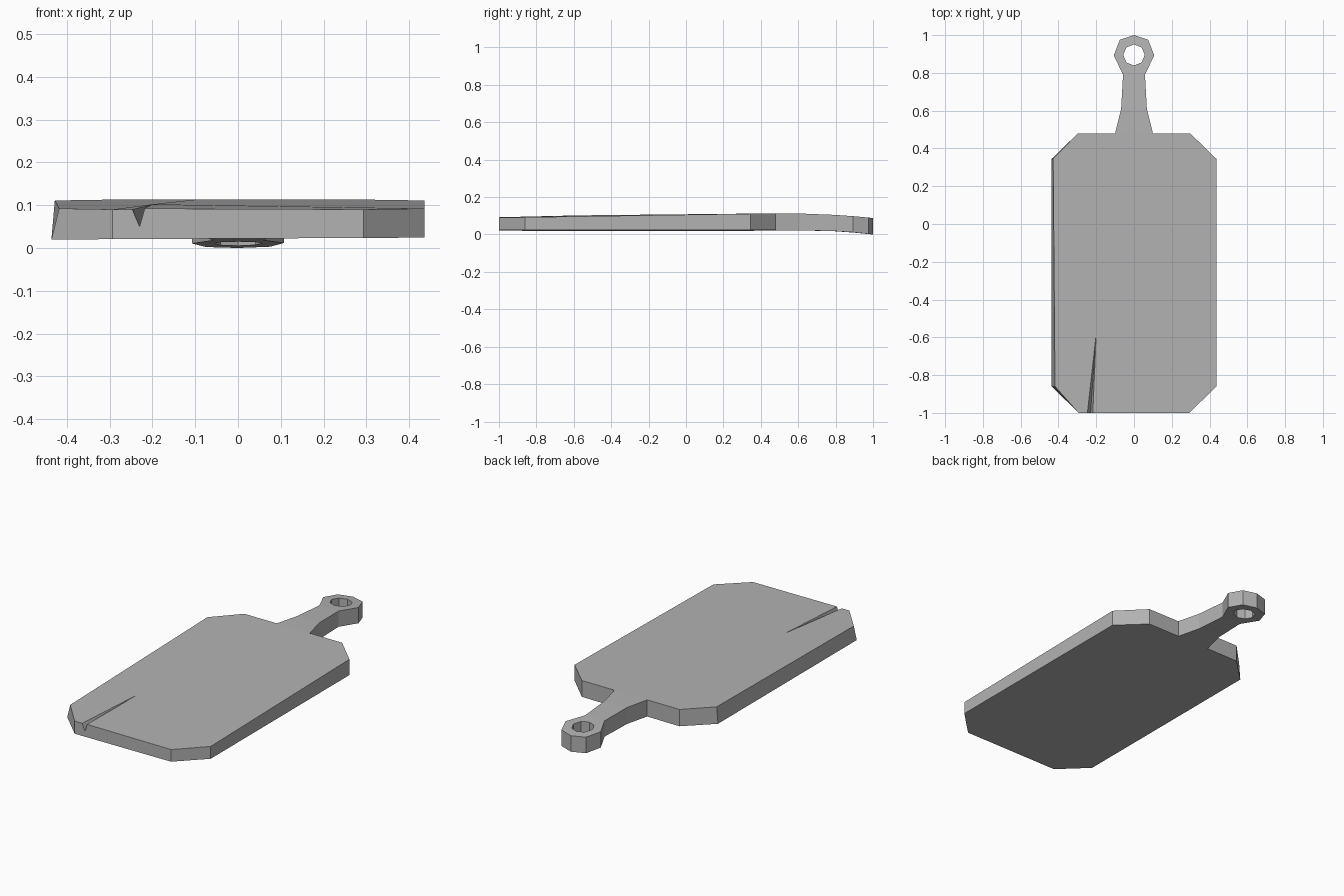
import bpy, bmesh, math

cube = bpy.data.objects.get("Cube")
if cube:
    bpy.data.objects.remove(cube)

grey = bpy.data.materials.new("plain grey")
grey.use_nodes = True
colour = (0.45, 0.45, 0.45, 1)
grey.diffuse_color = colour
grey.node_tree.nodes["Principled BSDF"].inputs["Base Color"].default_value = colour

# Side profile: y, underside height, upper height
PROFILE = [(-1, 0.022, 0.09), (0.48, 0.022, 0.113), (0.61, 0.022, 0.112),
           (0.79, 0.018, 0.105), (0.893, 0.011, 0.098), (1, 0.0, 0.088)]


def height(y, side):
    for a, b in zip(PROFILE, PROFILE[1:]):
        if y <= b[0]:
            t = (y - a[0]) / (b[0] - a[0])
            return a[side] + t * (b[side] - a[side])
    return PROFILE[-1][side]


bm = bmesh.new()


def pair(x, y, top_shift=0):
    """Matching lower and upper vertices at one outline point."""
    low = bm.verts.new((x, y, height(y, 1) + 0.005 * x))
    high = bm.verts.new((x + top_shift, y, height(y, 2)))
    return low, high


def caps(points):
    bm.faces.new([p[1] for p in points])
    bm.faces.new([p[0] for p in reversed(points)])


def walls(points):
    for a, b in zip(points, points[1:]):
        bm.faces.new((a[0], b[0], b[1], a[1]))


# Half outline from the front corner, up the handle, to the ring
half = [(0.293, -1), (0.436, -0.86), (0.436, 0.345), (0.297, 0.48),
        (0.1, 0.48), (0.068, 0.61), (0.058, 0.79),
        (0.107, 0.893), (0.075, 0.975)]
right = [pair(x, y) for x, y in half]
left_shift = {1: 0.018, 2: 0.008}          # leaning left edge
left = [pair(-x, y, left_shift.get(i, 0)) for i, (x, y) in enumerate(half)]
tip = pair(0, 1)
walls(right + [tip] + left[::-1])

# Split running in from the front edge
crack_left = bm.verts.new((-0.247, -1, 0.09))
crack_right = bm.verts.new((-0.218, -1, 0.092))
crack_deep = bm.verts.new((-0.23, -1, 0.05))
crack_end = bm.verts.new((-0.2, -0.58, 0.102))
bm.faces.new((crack_left, crack_deep, crack_end))
bm.faces.new((crack_deep, crack_right, crack_end))

# Board
body = right[:5] + left[4::-1]
bm.faces.new([p[1] for p in body] + [crack_left, crack_end, crack_right])
bm.faces.new([p[0] for p in reversed(body)])
bm.faces.new((left[0][0], right[0][0], right[0][1], crack_right,
              crack_deep, crack_left, left[0][1]))

# Handle
for i in (4, 5):
    caps([right[i], right[i + 1], left[i + 1], left[i]])

# Hanging ring with an eight-sided hole
hole = []
for i in range(8):
    a = math.radians(45 * i - 45)
    hole.append(pair(0.057 * math.cos(a), 0.895 + 0.056 * math.sin(a)))
rim = right[6:] + [tip] + left[:5:-1]
for i in range(6):
    caps([rim[i], rim[i + 1], hole[i + 1], hole[i]])
caps([rim[6], rim[0], hole[0], hole[7], hole[6]])
walls((hole + hole[:1])[::-1])

bmesh.ops.recalc_face_normals(bm, faces=bm.faces)
mesh = bpy.data.meshes.new("cutting_board")
bm.to_mesh(mesh)
bm.free()
mesh.materials.append(grey)
board = bpy.data.objects.new("cutting_board", mesh)
bpy.context.scene.collection.objects.link(board)
